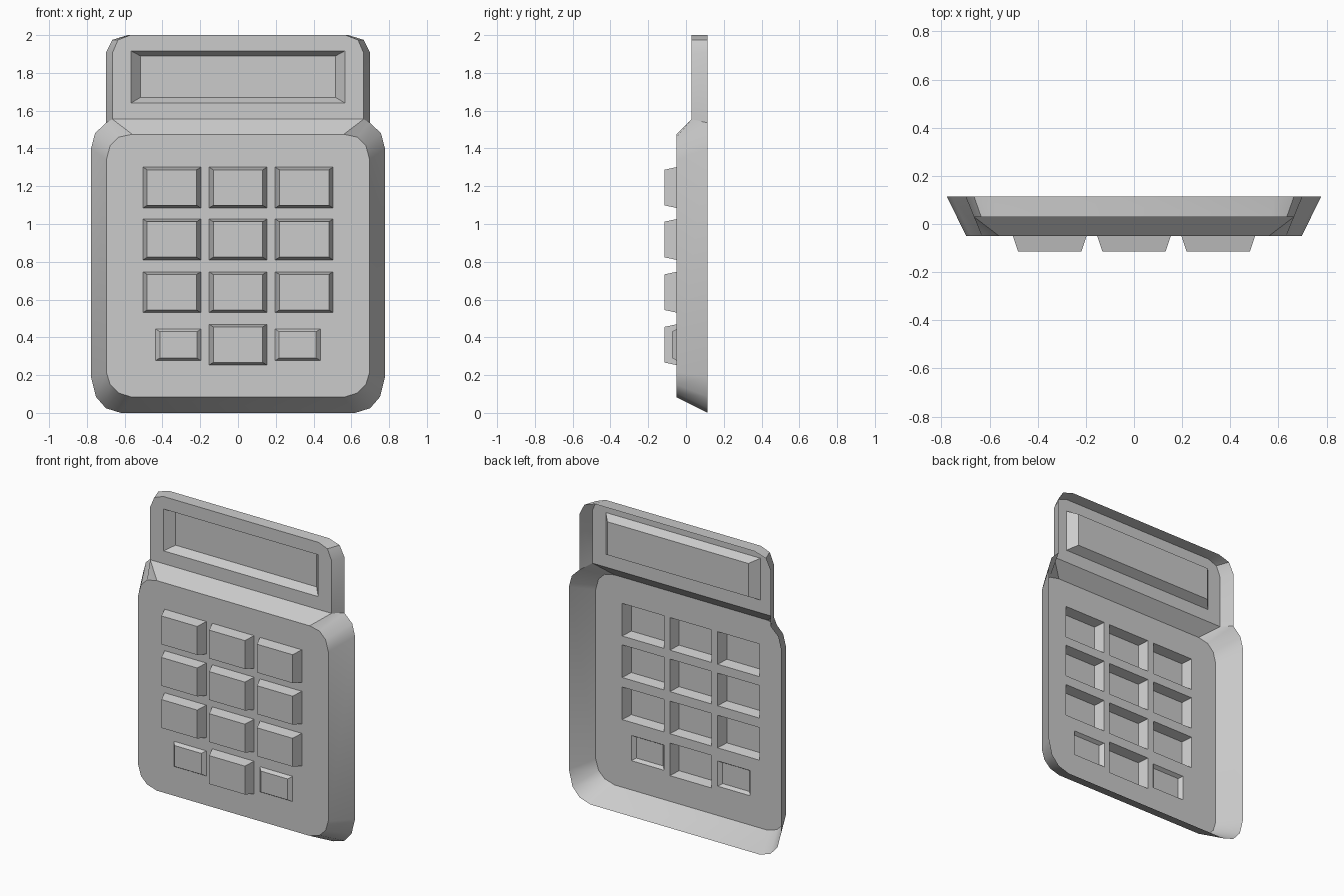
import bpy, bmesh, math

if "Cube" in bpy.data.objects:
    bpy.data.objects.remove(bpy.data.objects["Cube"])

BACK, PLATE, SCREEN_Y = 0.115, -0.05, 0.03


def mirrored(right):
    """Close a right-hand (x, y, z) profile with its mirror image."""
    return right + [(-x, y, z) for x, y, z in reversed(right)]


def rect(x0, x1, z0, z1, y):
    return [(x0, y, z0), (x1, y, z0), (x1, y, z1), (x0, y, z1)]


def loft(bm, a, b, skip=()):
    """Wall of quads between two closed loops."""
    n = len(a)
    for i in range(n):
        if i not in skip:
            j = (i + 1) % n
            bm.faces.new((a[i], a[j], b[j], b[i]))


def add_loop(bm, pts):
    return [bm.verts.new(p) for p in pts]


def fill_plate(bm, loops):
    """Fill an outline, leaving the inner loops as holes."""
    edges = []
    for vs in loops:
        for i in range(len(vs)):
            pair = (vs[i - 1], vs[i])
            edges.append(bm.edges.get(pair) or bm.edges.new(pair))
    bmesh.ops.triangle_fill(bm, edges=edges, use_beauty=True, normal=(0, -1, 0))


def finish(bm, name):
    bmesh.ops.recalc_face_normals(bm, faces=bm.faces)
    bm.normal_update()
    if sum(f.normal.y * f.calc_area() for f in bm.faces) > 0:
        bmesh.ops.reverse_faces(bm, faces=bm.faces)
    me = bpy.data.meshes.new(name)
    bm.to_mesh(me)
    bm.free()
    ob = bpy.data.objects.new(name, me)
    bpy.context.collection.objects.link(ob)
    bpy.context.view_layer.objects.active = ob
    bpy.ops.object.select_all(action='DESELECT')
    ob.select_set(True)
    bpy.ops.object.shade_smooth_by_angle(angle=math.radians(35))
    return ob


# Key layout: (x0, x1, z0, z1, front y)
keys = []
for row, zc in enumerate((1.193, 0.918, 0.639, 0.361)):
    for xc in (-0.35, 0, 0.35):
        if row == 3 and xc:
            s = 1 if xc > 0 else -1
            a, b = sorted((s * 0.196, s * 0.436))
            keys.append((a, b, 0.277, 0.444, -0.073))
        else:
            keys.append((xc - 0.153, xc + 0.153, zc - 0.108, zc + 0.108, -BACK))

# Body: open-backed shell with key openings
bm = bmesh.new()
front = add_loop(bm, mirrored([(x, PLATE, z) for x, z in (
    (0.56, 0.083), (0.632, 0.105), (0.677, 0.150), (0.697, 0.217),
    (0.697, 1.34), (0.677, 1.415), (0.632, 1.46), (0.56, 1.475))]))
back = add_loop(bm, mirrored([
    (0.62, BACK, 0), (0.70, BACK, 0.025), (0.752, BACK, 0.085), (0.778, BACK, 0.19),
    (0.778, BACK, 1.40), (0.757, BACK, 1.48), (0.70, BACK, 1.535),
    (0.665, SCREEN_Y, 1.555)]))
loft(bm, front, back)
holes = [add_loop(bm, rect(*k[:4], PLATE)) for k in keys]
fill_plate(bm, [front] + holes)
finish(bm, "body_shell")

# Keys: hollow tapered caps
for i, (x0, x1, z0, z1, y) in enumerate(keys):
    bm = bmesh.new()
    base = add_loop(bm, rect(x0, x1, z0, z1, PLATE))
    cap = add_loop(bm, rect(x0 + 0.022, x1 - 0.022, z0 + 0.014, z1 - 0.014, y))
    loft(bm, base, cap)
    bm.faces.new(cap)
    finish(bm, f"key_{i + 1}")

# Screen housing: open-backed, with a recessed display window
bm = bmesh.new()
front = add_loop(bm, mirrored([(x, SCREEN_Y, z) for x, z in (
    (0.665, 1.555), (0.665, 1.905), (0.635, 1.975), (0.57, 2.0))]))
back = add_loop(bm, mirrored([(x, BACK, z) for x, z in (
    (0.70, 1.535), (0.70, 1.905), (0.665, 1.975), (0.585, 2.0))]))
loft(bm, front, back, skip=(7,))
rim = add_loop(bm, rect(-0.567, 0.567, 1.64, 1.917, SCREEN_Y))
glass = add_loop(bm, rect(-0.517, 0.517, 1.67, 1.89, 0.085))
fill_plate(bm, [front, rim])
loft(bm, rim, glass)
bm.faces.new(glass)
finish(bm, "screen_housing")
